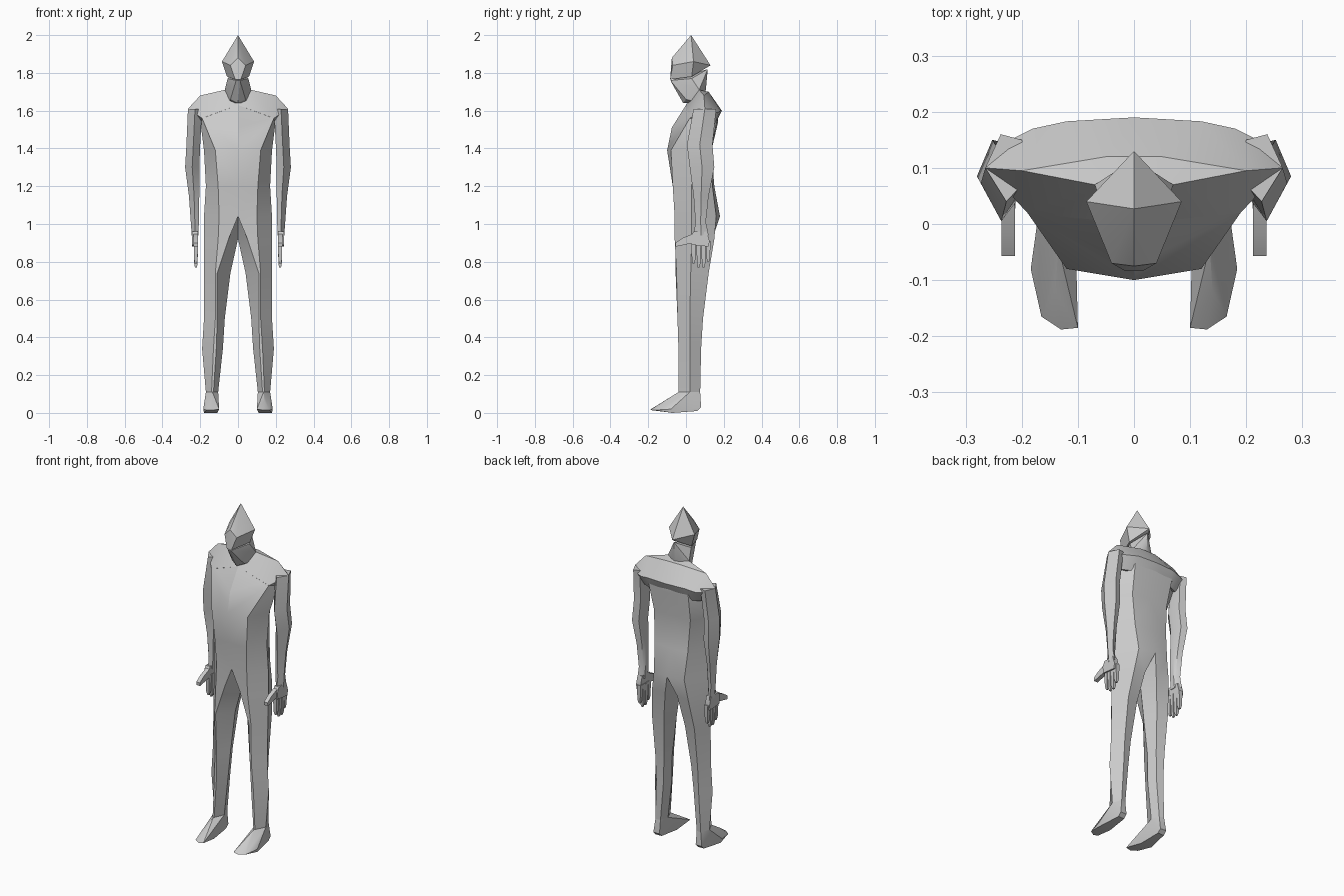
import bpy
import bmesh
from mathutils import Vector

CM = 0.01  # all measurements below are in hundredths of a unit

if "Cube" in bpy.data.objects:
    bpy.data.objects.remove(bpy.data.objects["Cube"], do_unlink=True)

clay = bpy.data.materials.new("plain_grey")
clay.use_nodes = True
grey = (0.6, 0.6, 0.6, 1)
clay.diffuse_color = grey
clay.node_tree.nodes["Principled BSDF"].inputs["Base Color"].default_value = grey


def finish(bm, name):
    """Close, orient and shade a mesh, then link it to the scene."""
    bmesh.ops.remove_doubles(bm, verts=bm.verts, dist=0.0005)
    bmesh.ops.holes_fill(bm, edges=bm.edges, sides=0)
    bmesh.ops.recalc_face_normals(bm, faces=bm.faces)
    mesh = bpy.data.meshes.new(name)
    bm.to_mesh(mesh)
    bm.free()
    mesh.materials.append(clay)
    part = bpy.data.objects.new(name, mesh)
    bpy.context.collection.objects.link(part)
    bpy.ops.object.select_all(action="DESELECT")
    part.select_set(True)
    bpy.context.view_layer.objects.active = part
    bpy.ops.object.shade_smooth_by_angle(angle=0.5)


def place(bm, point, side):
    x, y, z = point
    return bm.verts.new(Vector((x * side, y, z)) * CM)


def loft(bm, rings, side, closed=True):
    """Skin a stack of rings with equal point counts."""
    rows = [[place(bm, p, side) for p in ring] for ring in rings]
    count = len(rows[0])
    for low, high in zip(rows, rows[1:]):
        for i in range(count if closed else count - 1):
            j = (i + 1) % count
            bm.faces.new((low[i], low[j], high[j], high[i]))


def level(z, *points):
    return [(x, y, z) for x, y in points]


def hull(name, points, sides=(1,)):
    bm = bmesh.new()
    for side in sides:
        for p in points:
            place(bm, p, side)
    bmesh.ops.remove_doubles(bm, verts=bm.verts, dist=0.0005)
    result = bmesh.ops.convex_hull(bm, input=bm.verts)
    unused = [g for g in result["geom_interior"] if isinstance(g, bmesh.types.BMVert)]
    bmesh.ops.delete(bm, geom=unused, context="VERTS")
    finish(bm, name)


BOTH = (1, -1)

# Trunk: half rings running from front centre round to back centre
trunk = [
    level(104, (0, -6), (10, -6), (18, 3), (10, 16), (0, 18)),
    level(120, (0, -7), (10.5, -7), (17, 3), (11, 14), (0, 15)),
    level(139, (0, -10), (12, -8), (18, 4), (12, 13), (0, 13.5)),
    [(0, -7.5, 151), (19, 2, 156), (20, 10, 155), (13, 16.5, 155), (0, 17, 154)],
    [(0, 0, 163), (18, 3, 158), (19, 10, 160), (12, 16, 161), (0, 17, 161)],
]

# Legs: ridge at the front, broad faces at the back
leg = [
    level(104, (0, -6), (10, -6), (18, 3), (10, 16), (0, 18), (0, 6)),
    level(92, (5, -5.5), (10.5, -6), (18, 3), (12, 15), (4, 14), (0, 5)),
    level(74, (11, -5.5), (12, -5), (18, 2.5), (14, 12), (7, 11), (4, 3)),
    level(50, (11, -4.5), (12, -4.5), (18, 2), (14, 9), (9, 8), (7, 3)),
    level(34, (11.5, -4), (13, -4), (19, 2), (14, 8), (10, 7), (8, 2)),
    level(11, (13, -4), (14, -4), (17, 2), (15, 7.5), (12, 7), (10.5, 2)),
]
body = bmesh.new()
for side in BOTH:
    loft(body, trunk, side, closed=False)
    loft(body, leg, side)
finish(body, "trunk_and_legs")

# Shoulder yoke
hull("shoulders", [
    (0, 0, 163), (19, 2, 156), (7, 7, 171), (20, 9.5, 168), (26.5, 10, 161),
    (23, 14.5, 159), (18, 17, 159), (12, 18.3, 160), (0, 19, 160),
    (5, 12, 170), (12, 15, 152), (0, 15, 152), (19, 12, 152),
], BOTH)

# Neck
hull("neck", [
    (5.5, 3, 177), (1, -8.3, 176), (0, 11.5, 182), (0, 10.5, 171),
    (7, 7, 171), (4, 0, 166), (0, -1.5, 164), (5, 8, 164),
], BOTH)

# Head: pointed crown over a faceted face
hull("head", [
    (0, 2.7, 200), (8.5, 4, 186), (0, 13, 184), (0, -7.5, 188),
    (4, -7, 184), (1.5, -8.4, 176.5), (5.8, 3, 178),
], BOTH)


def arm_ring(z, inner, outer, front, back):
    """Six-sided section, widest at the middle of the outer side."""
    mid, depth = (inner + outer) / 2, (front + back) / 2
    return level(z, (inner, depth - 2), (mid, front), (outer, depth),
                 (mid + 1, back), (inner + 1, back - 1), (inner, depth + 1))


arm = [
    arm_ring(161, 19, 26.5, 4, 16),
    arm_ring(142, 20, 27.3, 0.5, 14),
    arm_ring(130, 20.5, 28, 2, 15),
    arm_ring(115, 20.5, 26, 4, 12),
    arm_ring(101, 20.7, 25, 5, 10.5),
    arm_ring(94, 21, 24.5, 4, 12),
]
for side, word in zip(BOTH, ("left", "right")):
    limb = bmesh.new()
    loft(limb, arm, side)
    finish(limb, word + "_arm")

    # Foot: ankle, heel, instep and rounded toe
    hull(word + "_foot", [
        (13.5, -4, 11), (17, 2, 11), (15, 7.5, 11), (12, 7, 11), (10.5, 2, 11),
        (12, 8, 3), (16, 8, 3), (12, 6, 1), (16, 6, 1), (18.4, -8, 2),
        (10.5, -8, 2), (18, -7, 0), (11, -7, 0), (14, -12, 6),
        (10, -18.5, 2), (13, -18.8, 1.5), (16.5, -16.5, 1.5),
    ], (side,))

    # Palm
    hull(word + "_palm", [(x, y, z) for x in (21.3, 24.3) for y, z in
                          ((4, 96), (11, 96), (2.5, 93), (12.5, 91), (3, 89), (12, 88))], (side,))

    # Fingers
    for finger, (y, tip) in enumerate(((4, 79), (6.7, 77), (9.3, 77), (11.8, 80))):
        hull(f"{word}_finger_{finger}", [
            (x + 22.3, y + dy * size, z) for z, size in ((91, 1.2), (tip + 2, 0.9), (tip, 0.5))
            for x in (-size, size) for dy in (-1, 1)], (side,))

    # Thumb
    hull(word + "_thumb", [(x, y, z) for x in (21.2, 23.6) for y, z in
                           ((4, 95), (4, 90), (-2, 92.5), (-5.7, 90), (-5.5, 88), (-2, 89.5))], (side,))
